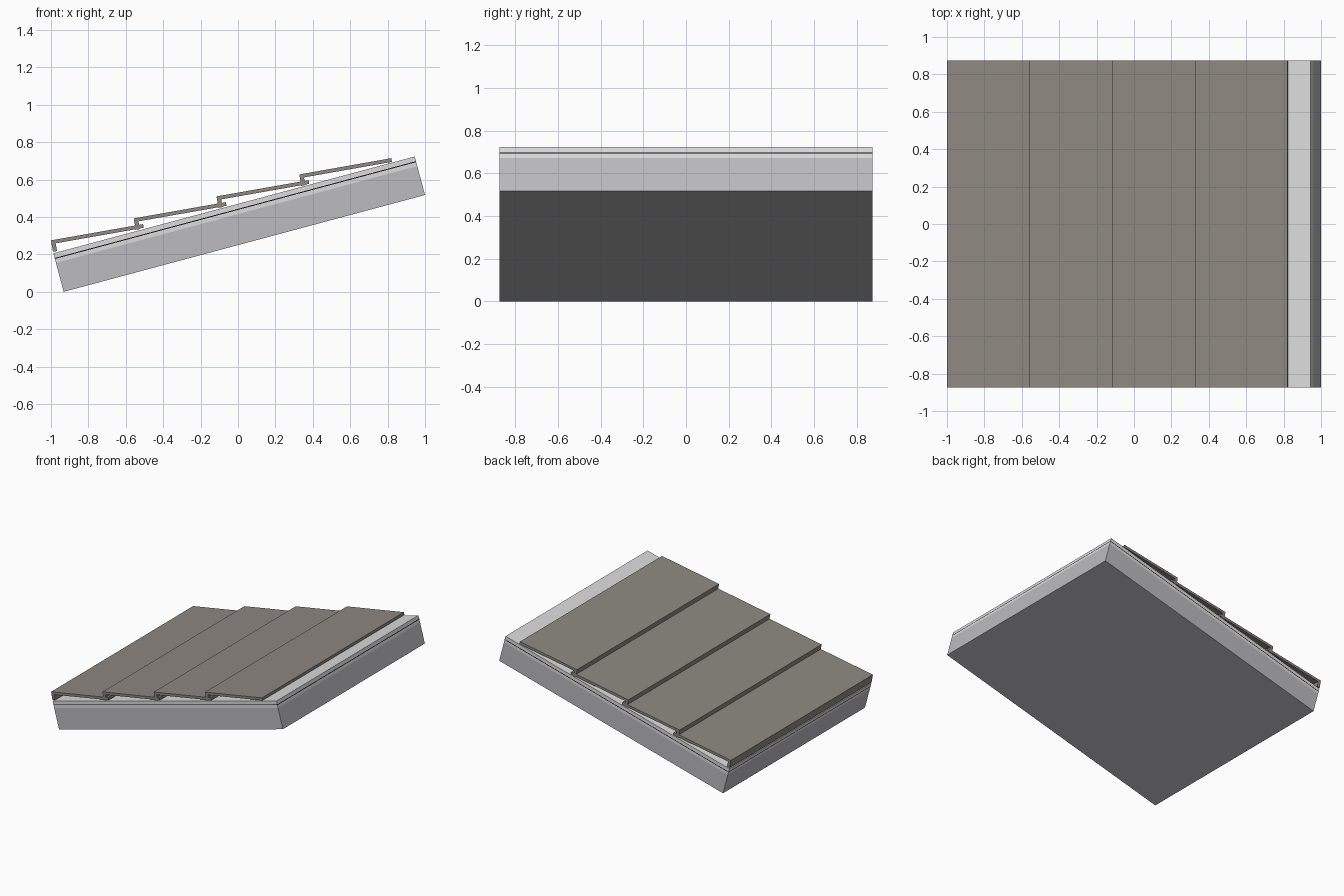
import bpy, bmesh, math

if "Cube" in bpy.data.objects:
    bpy.data.objects.remove(bpy.data.objects["Cube"])

HALF_W = 0.875


def srgb(*c):
    return [((v / 255 + 0.055) / 1.055) ** 2.4 if v > 10 else v / 255 / 12.92 for v in c] + [1]


def material(name, *c):
    m = bpy.data.materials.new(name)
    m.diffuse_color = srgb(*c)
    m.use_nodes = True
    m.node_tree.nodes["Principled BSDF"].inputs["Base Color"].default_value = m.diffuse_color
    return m


core_grey = material("core_grey", 188, 188, 191)
board_light = material("board_light_grey", 220, 220, 220)
membrane_black = material("membrane_black", 6, 6, 6)
tile_brown = material("tile_grey_brown", 142, 136, 129)


def extrude_profile(name, profile, mat):
    """Extrude a closed x-z profile across the full width in y."""
    bm = bmesh.new()
    face = bm.faces.new([bm.verts.new((x, -HALF_W, z)) for x, z in profile])
    ext = bmesh.ops.extrude_face_region(bm, geom=[face])
    moved = [v for v in ext["geom"] if isinstance(v, bmesh.types.BMVert)]
    bmesh.ops.translate(bm, verts=moved, vec=(0, 2 * HALF_W, 0))
    bmesh.ops.recalc_face_normals(bm, faces=bm.faces)
    me = bpy.data.meshes.new(name)
    bm.to_mesh(me)
    bm.free()
    me.materials.append(mat)
    ob = bpy.data.objects.new(name, me)
    bpy.context.collection.objects.link(ob)
    return ob


def tilted(points, origin, degrees):
    """Rotate local (along, up) points by the slope and move to the origin."""
    c, s = math.cos(math.radians(degrees)), math.sin(math.radians(degrees))
    return [(origin[0] + a * c - u * s, origin[1] + a * s + u * c) for a, u in points]


# Sloping roof build-up: insulation core, board, thin membrane, top board
layers = [
    ("insulation_core", 0.0, 0.160, core_grey),
    ("lower_board", 0.160, 0.182, board_light),
    ("membrane", 0.182, 0.187, membrane_black),
    ("top_board", 0.187, 0.213, board_light),
]
for name, lo, hi, mat in layers:
    rect = [(0, lo), (2, lo), (2, hi), (0, hi)]
    extrude_profile(name, tilted(rect, (-0.932, 0), 15), mat)

# Overlapping tiles, each with a down-turned front lip
LENGTH, THICK, LIP = 0.5, 0.02, 0.062
tile = [(0, 0), (0, -LIP), (0.022, -LIP), (0.022, -THICK), (LENGTH, -THICK), (LENGTH, 0)]
for i in range(4):
    origin = (-1 + 0.4425 * i, 0.275 + 0.1175 * i)
    extrude_profile(f"roof_tile_{i + 1}", tilted(tile, origin, 10), tile_brown)
